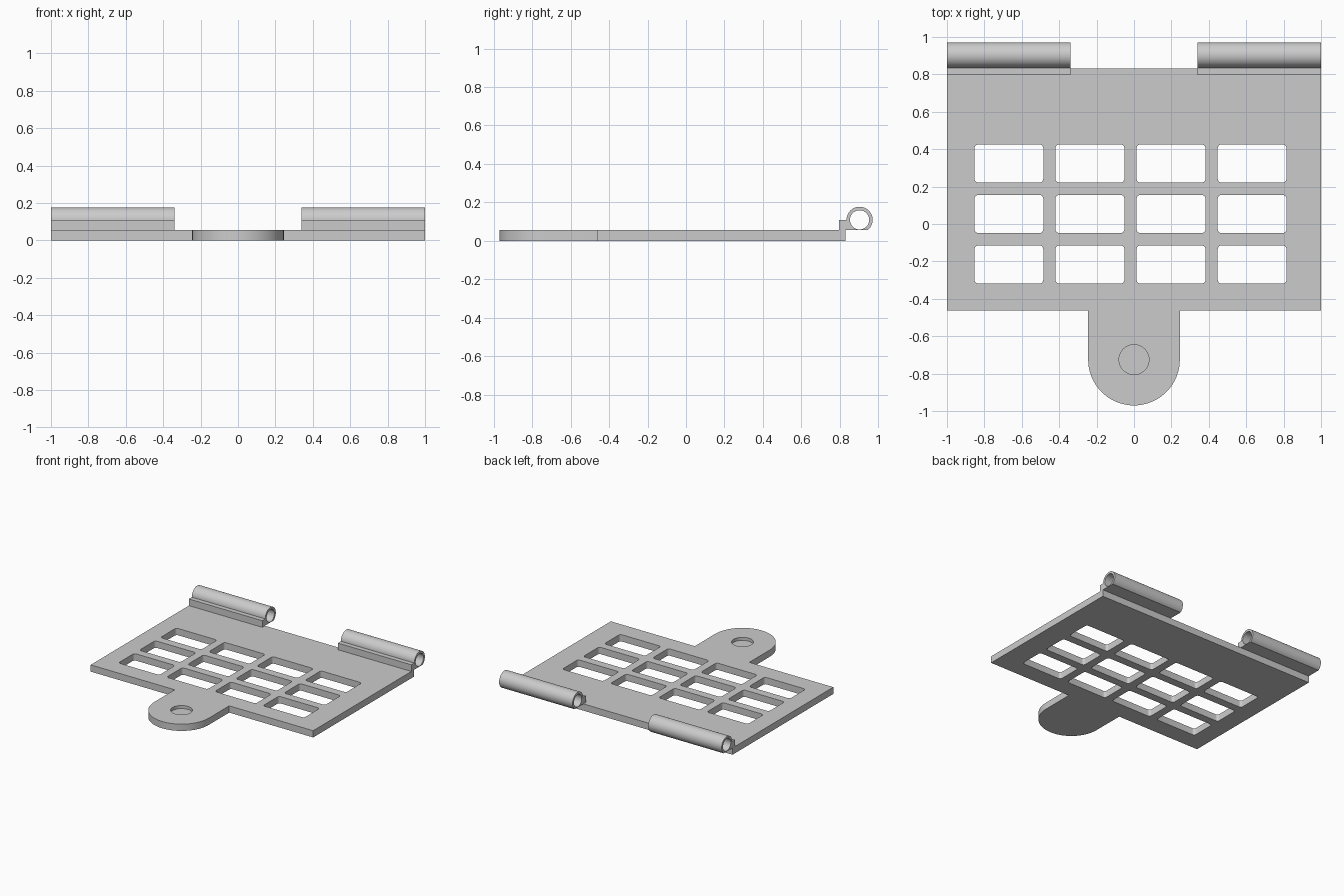
import bpy, bmesh, math
from mathutils import Vector

if "Cube" in bpy.data.objects:
    bpy.data.objects.remove(bpy.data.objects["Cube"])

grey = bpy.data.materials.new("light grey")
grey.diffuse_color = (0.6, 0.6, 0.6, 1)
grey.use_nodes = True
grey.node_tree.nodes["Principled BSDF"].inputs["Base Color"].default_value = grey.diffuse_color


def arc(cx, cy, r, a0, a1, n):
    """Points on an arc, both ends included (degrees)."""
    angles = [math.radians(a0 + (a1 - a0) * i / n) for i in range(n + 1)]
    return [(cx + r * math.cos(a), cy + r * math.sin(a)) for a in angles]


def rounded_rect(x0, y0, x1, y1, r):
    return (arc(x1 - r, y1 - r, r, 0, 90, 5) + arc(x0 + r, y1 - r, r, 90, 180, 5)
            + arc(x0 + r, y0 + r, r, 180, 270, 5) + arc(x1 - r, y0 + r, r, 270, 360, 5))


def extrude_loops(name, loops, to_world, start, end):
    """Fill an outline with holes, then extrude it from start to end."""
    bm = bmesh.new()
    for loop in loops:
        verts = [bm.verts.new(to_world(u, v, start)) for u, v in loop]
        for a, b in zip(verts, verts[1:] + verts[:1]):
            bm.edges.new((a, b))
    normal = Vector(to_world(0, 0, 1))
    bmesh.ops.triangle_fill(bm, edges=bm.edges[:], use_beauty=True, normal=normal)
    new = bmesh.ops.extrude_face_region(bm, geom=bm.faces[:], use_keep_orig=True)
    moved = [g for g in new["geom"] if isinstance(g, bmesh.types.BMVert)]
    bmesh.ops.translate(bm, verts=moved, vec=normal * (end - start))
    bmesh.ops.recalc_face_normals(bm, faces=bm.faces[:])
    mesh = bpy.data.meshes.new(name)
    bm.to_mesh(mesh)
    bm.free()
    mesh.materials.append(grey)
    obj = bpy.data.objects.new(name, mesh)
    bpy.context.collection.objects.link(obj)
    return obj


def activate(obj):
    bpy.ops.object.select_all(action='DESELECT')
    obj.select_set(True)
    bpy.context.view_layer.objects.active = obj


T = 0.055            # plate thickness
TAB_Y, TAB_R = -0.725, 0.245

# plate with rounded tab and a grid of windows
outline = ([(1, -0.463), (1, 0.831), (-1, 0.831), (-1, -0.463), (-TAB_R, -0.463)]
           + arc(0, TAB_Y, TAB_R, 180, 360, 40) + [(TAB_R, -0.463)])
windows = []
for col in range(4):
    for row in range(3):
        x, y = -0.853 + 0.4335 * col, -0.318 + 0.27 * row
        windows.append(rounded_rect(x, y, x + 0.368, y + 0.203, 0.02))
plate = extrude_loops("plate", [outline] + windows, lambda u, v, w: (u, v, w), 0, T)

# shallow round recess in the tab
recess = extrude_loops("recess_cutter", [arc(0, TAB_Y, 0.08, 0, 360, 40)[:-1]],
                       lambda u, v, w: (u, v, w), T - 0.025, T + 0.05)
recess.hide_render = True
cut = plate.modifiers.new("recess", 'BOOLEAN')
cut.operation, cut.object, cut.solver = 'DIFFERENCE', recess, 'EXACT'
activate(plate)
bpy.ops.object.modifier_apply(modifier=cut.name)
bpy.data.objects.remove(recess)

# hinge barrels: ring with flat foot and stepped block, mirrored left to right
CY, CZ, R = 0.903, 0.109, 0.068
foot = math.degrees(math.asin((T - CZ) / R))
profile = [(0.797, T), (0.797, CZ)] + arc(CY, CZ, R, 180, foot, 40)
bore = arc(CY, CZ, 0.05, 0, 360, 40)[:-1]
barrels = extrude_loops("hinge_barrels", [profile, bore],
                        lambda u, v, w: (w, u, v), 0.34, 1.0)
mirror = barrels.modifiers.new("mirror", 'MIRROR')
mirror.use_mirror_merge = False

# smooth the curves, keep hard edges
for obj in (plate, barrels):
    activate(obj)
    bpy.ops.object.shade_smooth_by_angle(angle=math.radians(30))
